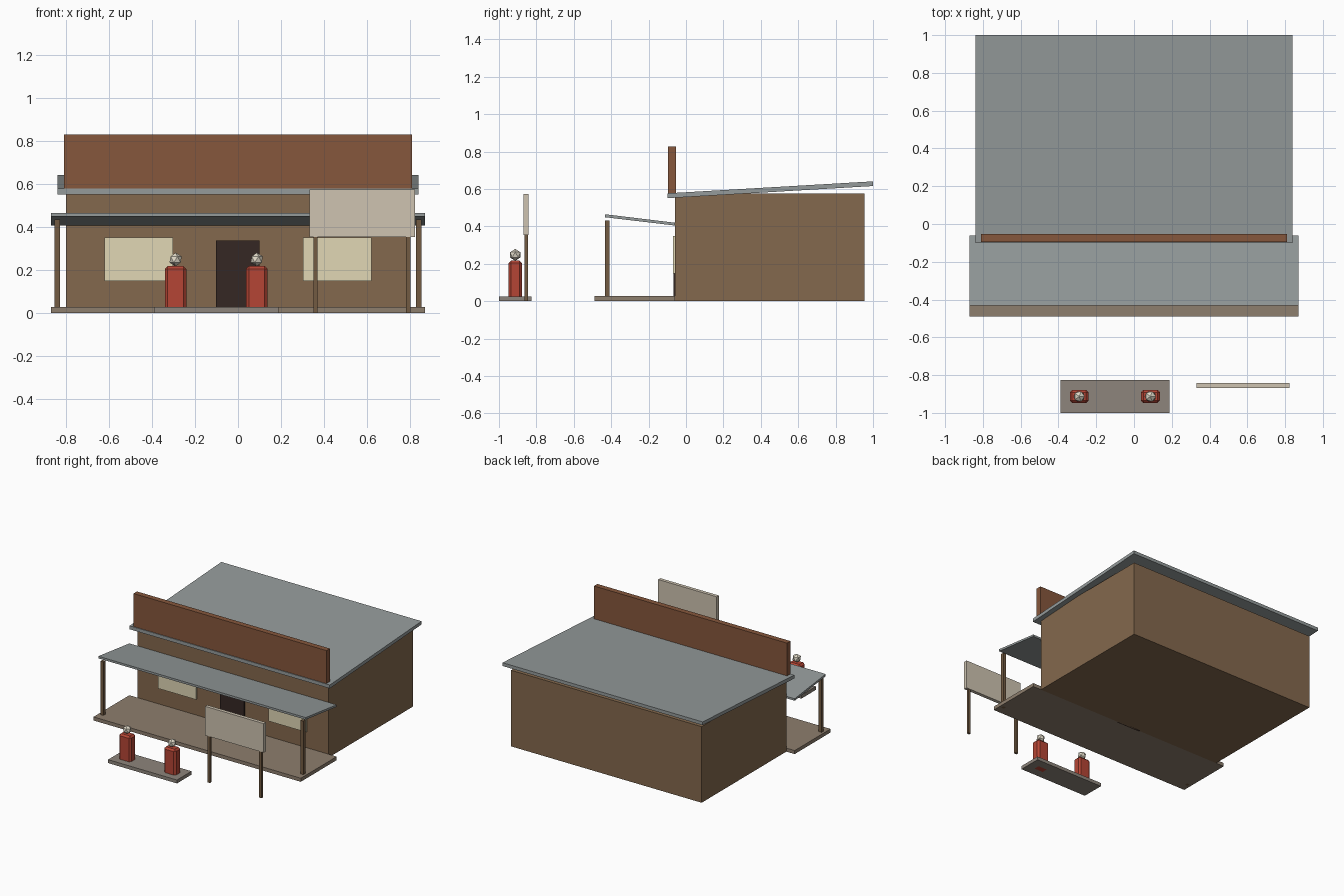
import bpy, bmesh

if "Cube" in bpy.data.objects:
    bpy.data.objects.remove(bpy.data.objects["Cube"])


def material(name, rgb):
    m = bpy.data.materials.new(name)
    m.diffuse_color = (*rgb, 1)
    m.use_nodes = True
    m.node_tree.nodes["Principled BSDF"].inputs["Base Color"].default_value = m.diffuse_color
    return m


WALL = material("wall_brown", (0.23, 0.14, 0.075))
PLANK = material("porch_wood", (0.27, 0.21, 0.155))
POST = material("post_wood", (0.17, 0.105, 0.055))
TIN = material("tin_grey", (0.30, 0.33, 0.33))
FASCIA = material("rust_board", (0.24, 0.095, 0.045))
DOOR = material("door_dark", (0.035, 0.02, 0.017))
GLASS = material("window_cream", (0.75, 0.68, 0.46))
RED = material("pump_red", (0.46, 0.06, 0.035))
GLOBE = material("globe_cream", (0.75, 0.70, 0.58))
SIGN = material("sign_cream", (0.62, 0.55, 0.44))
STONE = material("island_stone", (0.27, 0.235, 0.20))


def finish(name, bm, mat):
    bmesh.ops.recalc_face_normals(bm, faces=bm.faces)
    me = bpy.data.meshes.new(name)
    bm.to_mesh(me)
    bm.free()
    me.materials.append(mat)
    ob = bpy.data.objects.new(name, me)
    bpy.context.collection.objects.link(ob)
    return ob


def slab(name, x0, x1, profile, mat, bevel=0):
    """Extrude a (y, z) profile from x0 to x1, optionally chamfered."""
    bm = bmesh.new()
    face = bm.faces.new([bm.verts.new((x0, y, z)) for y, z in profile])
    ext = bmesh.ops.extrude_face_region(bm, geom=[face])["geom"]
    bmesh.ops.translate(bm, vec=(x1 - x0, 0, 0),
                        verts=[v for v in ext if isinstance(v, bmesh.types.BMVert)])
    bmesh.ops.recalc_face_normals(bm, faces=bm.faces)
    if bevel:
        bmesh.ops.bevel(bm, geom=bm.edges[:], offset=bevel, segments=1,
                        profile=0.5, affect='EDGES')
    return finish(name, bm, mat)


def box(name, x, y, z, mat, bevel=0):
    """Box from (min, max) pairs."""
    return slab(name, *x, [(y[0], z[0]), (y[1], z[0]), (y[1], z[1]), (y[0], z[1])], mat, bevel)


# Store building
box("store_walls", (-0.8, 0.8), (-0.06, 0.955), (0, 0.577), WALL)
slab("main_roof", -0.84, 0.84,
     [(-0.1, 0.551), (1, 0.616), (1, 0.641), (-0.1, 0.577)], TIN)
box("front_parapet", (-0.81, 0.81), (-0.095, -0.054), (0.577, 0.828), FASCIA)
box("door", (-0.102, 0.1), (-0.068, -0.05), (0, 0.337), DOOR)

# Porch
box("porch_floor", (-0.87, 0.87), (-0.49, -0.06), (0, 0.027), PLANK)
slab("porch_roof", -0.87, 0.87,
     [(-0.432, 0.449), (-0.06, 0.405), (-0.06, 0.42), (-0.432, 0.465)], TIN)

# Mirrored windows and porch posts
for side, s in (("left", -1), ("right", 1)):
    box(side + "_window", (s * 0.462 - 0.159, s * 0.462 + 0.159),
        (-0.07, -0.05), (0.149, 0.35), GLASS)
    box(side + "_porch_post", (s * 0.84 - 0.012, s * 0.84 + 0.012),
        (-0.432, -0.408), (0.0, 0.433), POST)

# Pump island with two fuel pumps
box("pump_island", (-0.39, 0.188), (-1, -0.826), (0, 0.026), STONE)
for side, x in (("left", -0.29), ("right", 0.087)):
    box(side + "_pump", (x - 0.05, x + 0.05), (-0.948, -0.878), (0, 0.217), RED, 0.013)
    bm = bmesh.new()
    bmesh.ops.create_icosphere(bm, subdivisions=1, radius=0.032)
    bmesh.ops.translate(bm, verts=bm.verts, vec=(x, -0.913, 0.248))
    finish(side + "_pump_globe", bm, GLOBE)

# Roadside sign
box("sign_board", (0.332, 0.823), (-0.868, -0.842), (0.353, 0.573), SIGN)
for side, x in (("left", 0.36), ("right", 0.792)):
    box(side + "_sign_post", (x - 0.01, x + 0.01), (-0.864, -0.846), (0, 0.36), POST)
